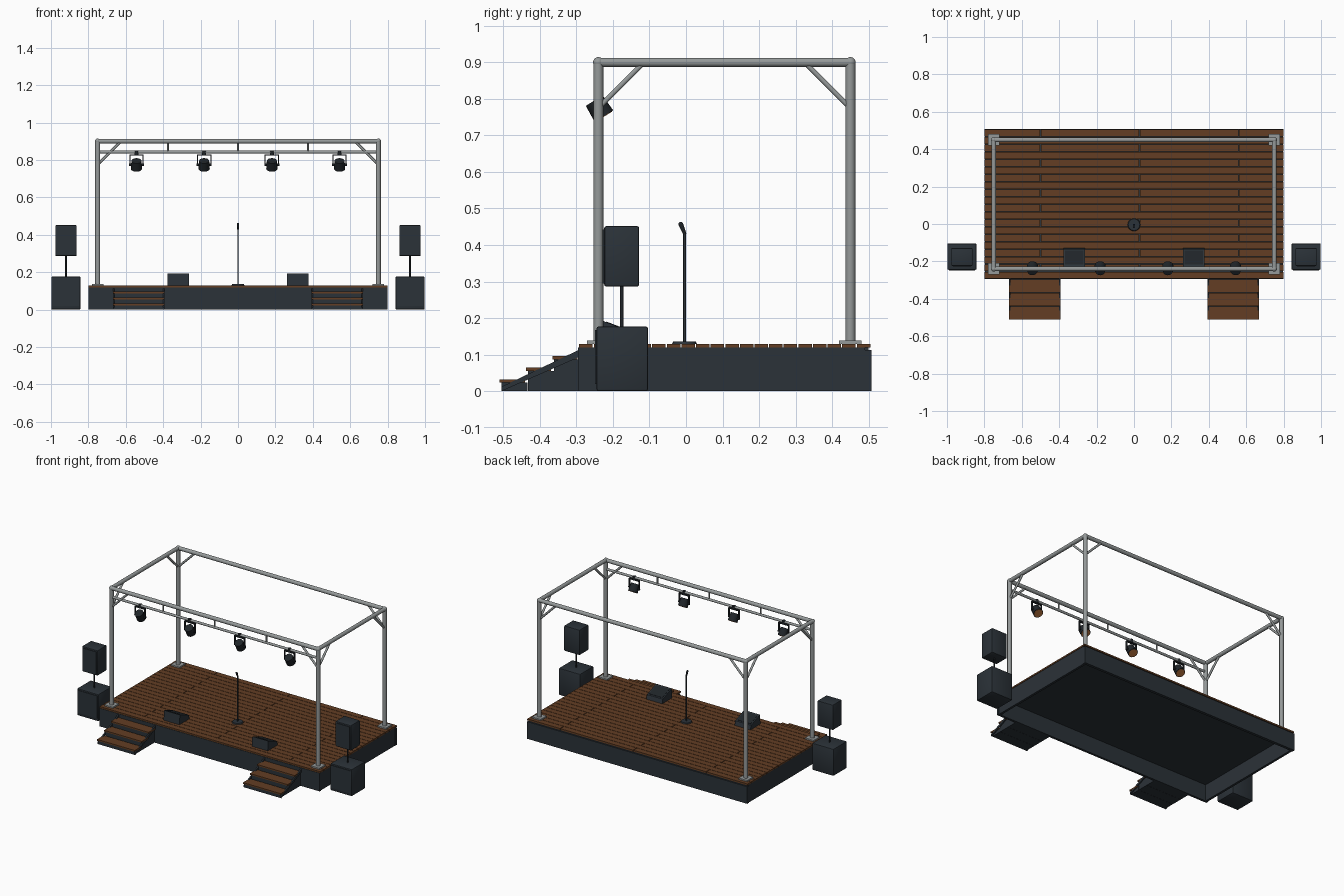
import bpy, bmesh, math
from mathutils import Vector, Matrix

if "Cube" in bpy.data.objects:
    bpy.data.objects.remove(bpy.data.objects["Cube"])


def material(name, rgb):
    m = bpy.data.materials.new(name)
    m.diffuse_color = (*rgb, 1)
    m.use_nodes = True
    m.node_tree.nodes["Principled BSDF"].inputs["Base Color"].default_value = m.diffuse_color
    return m


DARK = material("charcoal", (0.024, 0.032, 0.040))
BLACK = material("near_black", (0.014, 0.018, 0.022))
WOOD = material("brown_wood", (0.125, 0.048, 0.017))
STEEL = material("grey_steel", (0.30, 0.32, 0.32))
AMBER = material("amber_lens", (0.40, 0.14, 0.04))


def finish(name, bm, mat, smooth=False):
    bmesh.ops.recalc_face_normals(bm, faces=bm.faces)
    me = bpy.data.meshes.new(name)
    bm.to_mesh(me)
    bm.free()
    ob = bpy.data.objects.new(name, me)
    bpy.context.collection.objects.link(ob)
    me.materials.append(mat)
    if smooth:
        bpy.ops.object.select_all(action='DESELECT')
        bpy.context.view_layer.objects.active = ob
        ob.select_set(True)
        bpy.ops.object.shade_smooth_by_angle(angle=math.radians(40))
    return ob


def add_box(bm, x0, x1, y0, y1, z0, z1):
    mat = (Matrix.Translation(((x0 + x1) / 2, (y0 + y1) / 2, (z0 + z1) / 2))
           @ Matrix.Diagonal((abs(x1 - x0), y1 - y0, z1 - z0, 1)))
    bmesh.ops.create_cube(bm, size=1, matrix=mat)


def box(name, mat, *b, bevel=0):
    bm = bmesh.new()
    add_box(bm, *b)
    if bevel:
        bmesh.ops.bevel(bm, geom=bm.edges[:], offset=bevel, segments=2,
                        profile=0.5, affect='EDGES')
    return finish(name, bm, mat, bevel > 0)


def tube(name, mat, a, b, r, r2=None, sides=16):
    a, b = Vector(a), Vector(b)
    d = b - a
    bm = bmesh.new()
    bmesh.ops.create_cone(
        bm, cap_ends=True, segments=sides, radius1=r, radius2=r if r2 is None else r2,
        depth=d.length, matrix=Matrix.Translation((a + b) / 2)
        @ d.to_track_quat('Z', 'Y').to_matrix().to_4x4())
    return finish(name, bm, mat, True)


def ball(name, mat, p, r):
    bm = bmesh.new()
    bmesh.ops.create_uvsphere(bm, u_segments=16, v_segments=10, radius=r,
                              matrix=Matrix.Translation(p))
    return finish(name, bm, mat, True)


def prism(name, mat, profile, x0, x1):
    # extrude a (y, z) profile along x
    bm = bmesh.new()
    f = bm.faces.new([bm.verts.new((x0, y, z)) for y, z in profile])
    ext = bmesh.ops.extrude_face_region(bm, geom=[f])
    bmesh.ops.translate(bm, vec=(x1 - x0, 0, 0),
                        verts=[v for v in ext['geom'] if isinstance(v, bmesh.types.BMVert)])
    return finish(name, bm, mat)


# stage base: open underneath
box("subfloor", DARK, -0.79, 0.79, -0.285, 0.5, 0.108, 0.119)
box("front_skirt", DARK, -0.8, 0.8, -0.295, -0.28, 0, 0.119)
box("back_skirt", DARK, -0.8, 0.8, 0.49, 0.508, 0, 0.112)
for s in (-1, 1):
    box("side_skirt", DARK, s * 0.782, s * 0.797, -0.28, 0.49, 0, 0.119)

# deck planks, every other row split by joints
bm = bmesh.new()
for i in range(20):
    y = -0.294 + i * 0.04
    cuts = [-0.8, -0.5, 0.03, 0.56, 0.8] if i % 2 else [-0.8, 0.8]
    for a, b in zip(cuts, cuts[1:]):
        add_box(bm, a + (0.002 if a > -0.8 else 0), b - (0.002 if b < 0.8 else 0),
                y + 0.0015, y + 0.0385, 0.119, 0.129)
finish("deck_planks", bm, WOOD)

# two flights of three steps
for s in (-1, 1):
    for i in range(3):
        y = -0.51 + i * 0.072
        z = 0.032 * (i + 1)
        box("step_riser", DARK, s * 0.40, s * 0.66, y + 0.005, y + 0.076, 0, z - 0.009)
        box("step_tread", WOOD, s * 0.393, s * 0.667, y, y + 0.069, z - 0.009, z)
    for x in (0.393, 0.659):
        prism("step_stringer", DARK,
              [(-0.505, 0.0), (-0.505, 0.012), (-0.295, 0.112), (-0.295, 0.092)],
              s * x, s * (x + 0.009))

# truss frame
X, YF, YB, ZT = 0.75, -0.24, 0.45, 0.90
for s in (-1, 1):
    for y, d in ((YF, 1), (YB, -1)):
        box("post_base_plate", STEEL, s * (X - 0.031), s * (X + 0.031),
            y - 0.031, y + 0.031, 0.129, 0.138)
        tube("post", STEEL, (s * X, y, 0.13), (s * X, y, ZT), 0.0135)
        ball("corner_joint", STEEL, (s * X, y, ZT), 0.0145)
        tube("side_brace", STEEL, (s * X, y, 0.775), (s * X, y + d * 0.118, 0.893), 0.007, sides=12)
        tube("cross_brace", STEEL, (s * X, y, 0.775), (s * (X - 0.118), y, 0.893), 0.007, sides=12)
    tube("side_beam", STEEL, (s * X, YF, ZT), (s * X, YB, ZT), 0.0125)
for y in (YF, YB):
    tube("long_beam", STEEL, (-X, y, ZT), (X, y, ZT), 0.0125)
tube("lamp_bar", STEEL, (-X, YF, 0.842), (X, YF, 0.842), 0.008)
for x in (-0.375, 0, 0.375):
    tube("lamp_bar_strut", STEEL, (x, YF, 0.842), (x, YF, ZT), 0.005, sides=12)

# stage lamps, tilted down toward the stage
axis = Vector((0, 0.53, -0.85)).normalized()
for x in (-0.543, -0.181, 0.181, 0.543):
    c = Vector((x, -0.238, 0.774))
    tube("lamp_clamp", BLACK, (x, YF, 0.826), (x, YF, 0.85), 0.011)
    box("yoke_top", BLACK, x - 0.038, x + 0.038, -0.246, -0.234, 0.824, 0.83)
    for s in (-1, 1):
        box("yoke_arm", BLACK, x + s * 0.033, x + s * 0.038, -0.246, -0.234, 0.768, 0.826)
        tube("yoke_knob", BLACK, c + Vector((s * 0.026, 0, 0)), c + Vector((s * 0.04, 0, 0)), 0.006)
    tube("lamp_housing", BLACK, c - axis * 0.025, c + axis * 0.025, 0.027, 0.030, 20)
    tube("lamp_lens", AMBER, c + axis * 0.024, c + axis * 0.0265, 0.026, sides=20)

# speaker stacks either side
for s in (-1, 1):
    box("sub_speaker", DARK, s * 0.842, s * 0.998, -0.245, -0.104, 0, 0.177, bevel=0.006)
    box("sub_grille", DARK, s * 0.85, s * 0.99, -0.249, -0.243, 0.02, 0.168)
    tube("speaker_pole", BLACK, (s * 0.92, -0.176, 0.17), (s * 0.92, -0.176, 0.29), 0.005)
    box("top_speaker", DARK, s * 0.863, s * 0.977, -0.224, -0.128, 0.286, 0.452, bevel=0.006)
    box("top_grille", DARK, s * 0.871, s * 0.969, -0.228, -0.222, 0.295, 0.443)

    # floor monitor wedge with sloping grille facing the performer
    prism("floor_monitor", DARK,
          [(-0.232, 0.129), (-0.227, 0.192), (-0.135, 0.157), (-0.128, 0.129)],
          s * 0.263, s * 0.378)
    prism("monitor_grille", BLACK,
          [(-0.217, 0.187), (-0.217, 0.190), (-0.143, 0.162), (-0.143, 0.159)],
          s * 0.271, s * 0.370)

# microphone stand
tube("mic_base", DARK, (0, -0.004, 0.129), (0, -0.004, 0.136), 0.034, 0.031, 24)
tube("mic_pole", DARK, (0, -0.004, 0.13), (0, -0.004, 0.432), 0.0038, sides=12)
tube("mic_body", BLACK, (0, -0.003, 0.43), (0, -0.014, 0.456), 0.0045, 0.0065, 12)
ball("mic_head", BLACK, (0, -0.0145, 0.457), 0.0065)
